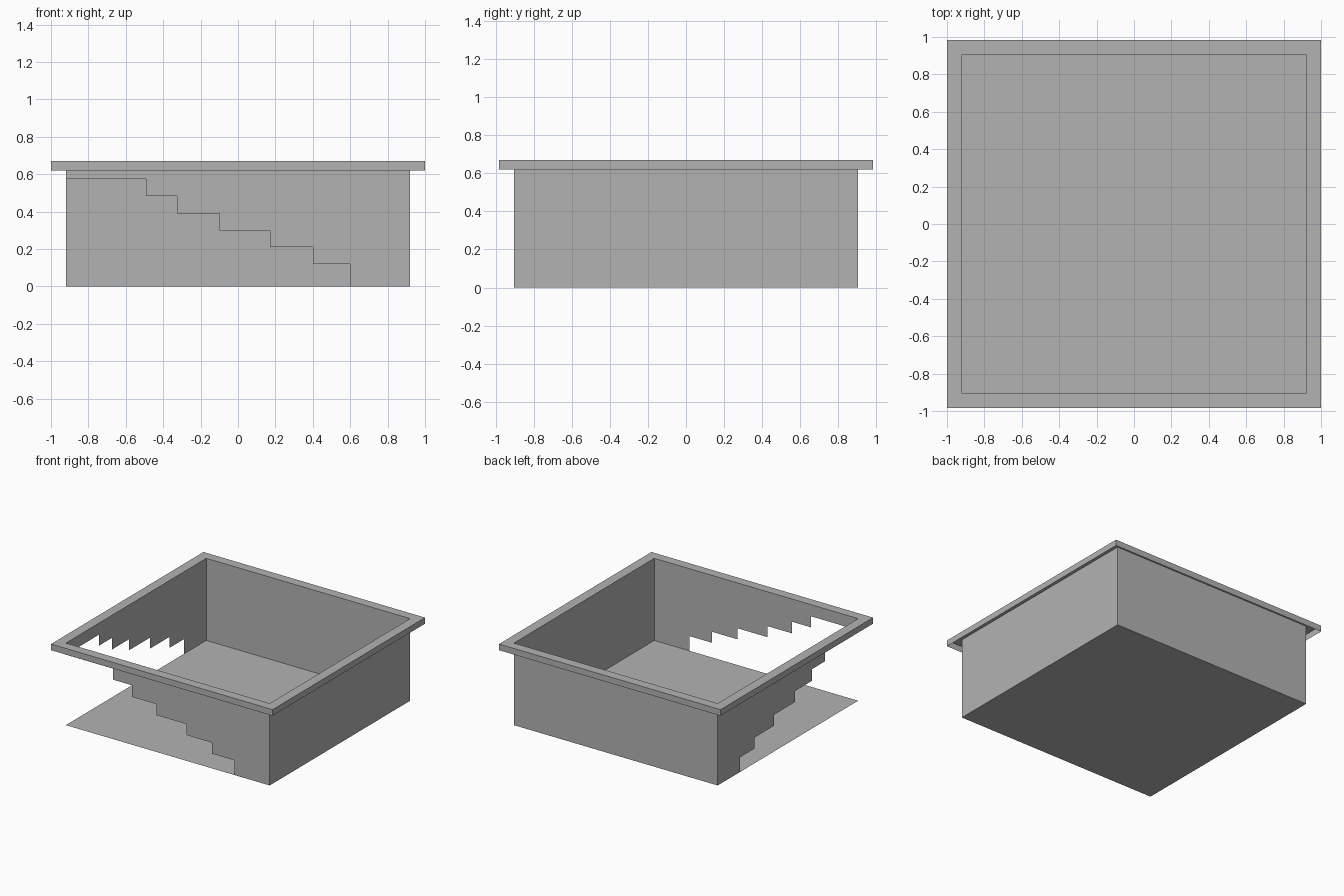
import bpy
import bmesh

cube = bpy.data.objects.get("Cube")
if cube:
    bpy.data.objects.remove(cube, do_unlink=True)

HX, HY = 0.92, 0.905        # box half sizes
RX, RY = 1.0, 0.983         # rim half sizes
TOP, RIM_LOW = 0.67, 0.62   # rim heights
STEP_Z = [0.12, 0.21, 0.30, 0.39, 0.485, 0.575]

grey = bpy.data.materials.new("plain_grey")
grey.use_nodes = True
grey.diffuse_color = (0.45, 0.45, 0.45, 1)
grey.node_tree.nodes["Principled BSDF"].inputs["Base Color"].default_value = grey.diffuse_color


def sheet(name, polygons):
    """Make an object from flat polygons, welding shared corners."""
    bm = bmesh.new()
    for points in polygons:
        bm.faces.new([bm.verts.new(p) for p in points])
    bmesh.ops.remove_doubles(bm, verts=bm.verts[:], dist=0.0001)
    mesh = bpy.data.meshes.new(name)
    bm.to_mesh(mesh)
    bm.free()
    mesh.materials.append(grey)
    obj = bpy.data.objects.new(name, mesh)
    bpy.context.collection.objects.link(obj)
    return obj


def corners(hx, hy, z):
    return [(-hx, -hy, z), (hx, -hy, z), (hx, hy, z), (-hx, hy, z)]


def stepped_profile(half, steps):
    """Wall outline, with a staircase cut away from its lower negative end."""
    outline = [(half, 0), (half, TOP), (-half, TOP), (-half, STEP_Z[-1])]
    low = [0] + STEP_Z[:-1]
    for s, z0, z1 in reversed(list(zip(steps, low, STEP_Z))):
        outline += [(s, z1), (s, z0)]
    return outline


# Floor, facing down
sheet("floor", [corners(HX, HY, 0)[::-1]])

# Whole walls at the back and on the +x side
low, high = corners(HX, HY, 0), corners(HX, HY, TOP)
for name, i in (("left_wall", 1), ("back_wall", 2)):
    sheet(name, [[low[i], low[i + 1], high[i + 1], high[i]]])

# Walls with the stepped opening
front = stepped_profile(HX, [0.6, 0.4, 0.17, -0.10, -0.325, -0.493])
sheet("stepped_front_wall", [[(u, -HY, z) for u, z in front]])
side = stepped_profile(HY, [0.62, 0.43, 0.18, -0.09, -0.31, -0.48])
sheet("stepped_right_wall", [[(-HX, u, z) for u, z in side[::-1]]])

# Rim: flat top border and a skirt, open underneath
inner, outer, hem = high, corners(RX, RY, TOP), corners(RX, RY, RIM_LOW)
rim = []
for i in range(4):
    j = (i + 1) % 4
    rim.append([outer[i], outer[j], inner[j], inner[i]])
    rim.append([hem[i], hem[j], outer[j], outer[i]])
sheet("rim", rim)
